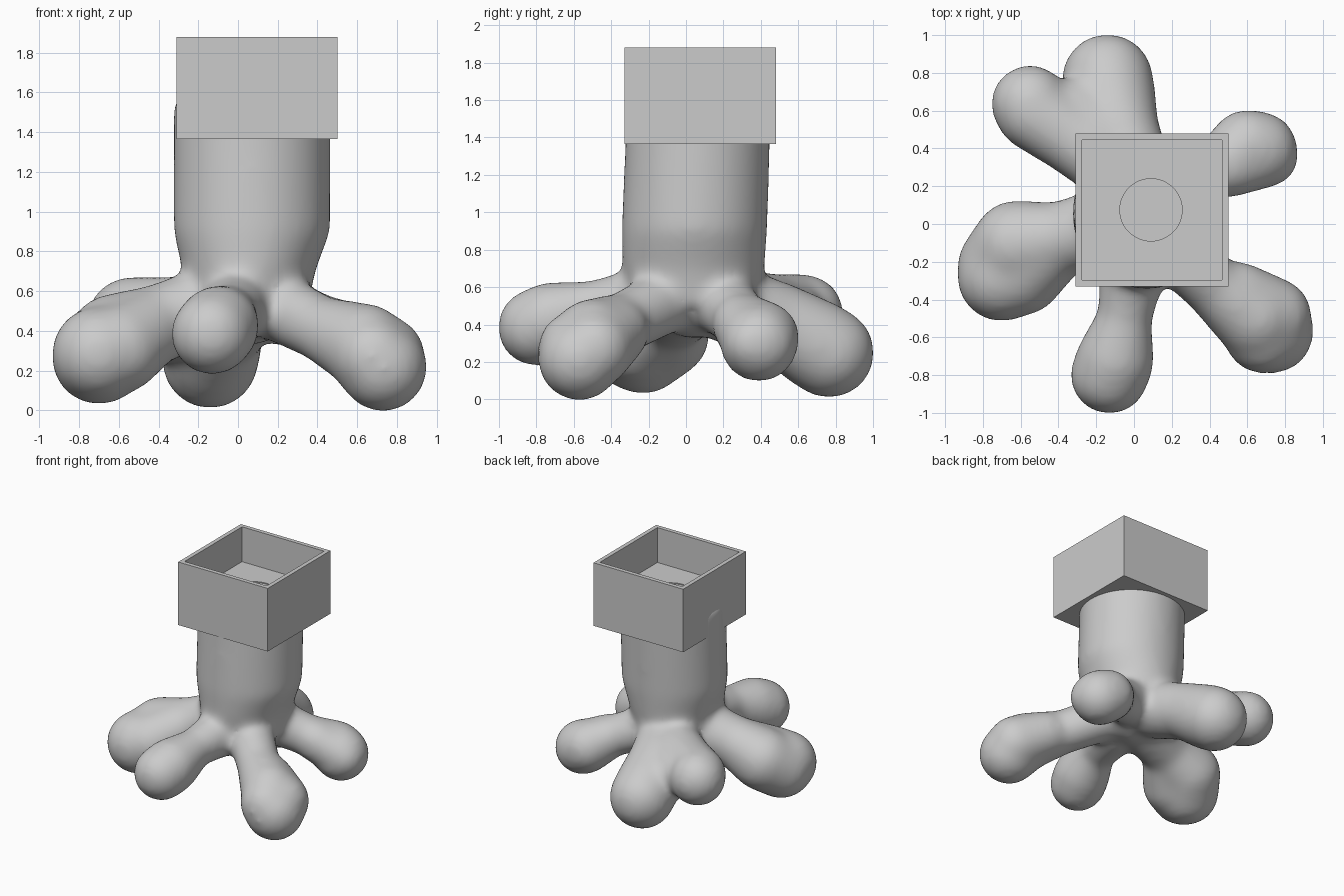
import bpy, bmesh, math
from mathutils import Vector, Matrix

cube = bpy.data.objects.get("Cube")
if cube:
    bpy.data.objects.remove(cube, do_unlink=True)

grey = bpy.data.materials.new("plain grey")
grey.use_nodes = True
colour = (0.6, 0.6, 0.6, 1)
grey.diffuse_color = colour
grey.node_tree.nodes["Principled BSDF"].inputs["Base Color"].default_value = colour


def finish(name, bm):
    mesh = bpy.data.meshes.new(name)
    bmesh.ops.recalc_face_normals(bm, faces=bm.faces)
    bm.to_mesh(mesh)
    bm.free()
    mesh.materials.append(grey)
    ob = bpy.data.objects.new(name, mesh)
    bpy.context.scene.collection.objects.link(ob)
    return ob


def limb(bm, path, steps=6):
    """Overlapping balls of changing radius along a path of (x, y, z, r)."""
    for a, b in zip(path, path[1:]):
        for i in range(steps + 1):
            x, y, z, r = Vector(a).lerp(Vector(b), i / steps)
            bmesh.ops.create_icosphere(bm, subdivisions=3, radius=r + 0.016,
                                       matrix=Matrix.Translation((x, y, z)))


def tube(bm, rings, sides=64):
    """Closed tube through elliptical rings of (z, cx, cy, rx, ry)."""
    loops = []
    for z, cx, cy, rx, ry in rings:
        angles = [math.tau * i / sides for i in range(sides)]
        loops.append([bm.verts.new((cx + rx * math.cos(t), cy + ry * math.sin(t), z))
                      for t in angles])
    for lo, hi in zip(loops, loops[1:]):
        for i in range(sides):
            j = (i + 1) % sides
            bm.faces.new((lo[i], lo[j], hi[j], hi[i]))
    bm.faces.new(loops[0][::-1])
    bm.faces.new(loops[-1])


# Trunk and spreading roots, fused into one smooth skin
bm = bmesh.new()
tube(bm, [(0.5, 0.05, 0.04, 0.3, 0.34), (0.7, 0.055, 0.04, 0.335, 0.38),
          (0.9, 0.07, 0.045, 0.395, 0.39), (1.37, 0.07, 0.062, 0.395, 0.387),
          (1.58, 0.07, 0.068, 0.395, 0.387)])
limb(bm, [(0.05, 0.04, 0.7, 0.28), (0.05, 0.04, 0.6, 0.26)])
roots = [
    # right root, with a broad end
    [(-0.1, 0, 0.53, 0.2), (-0.4, -0.08, 0.44, 0.18),
     (-0.62, -0.11, 0.35, 0.225), (-0.7, -0.23, 0.265, 0.225),
     (-0.7, -0.28, 0.285, 0.225)],
    [(-0.4, -0.1, 0.44, 0.17), (-0.6, -0.26, 0.31, 0.215)],
    # front root
    [(0, -0.2, 0.53, 0.17), (-0.05, -0.5, 0.49, 0.13),
     (-0.1, -0.72, 0.42, 0.195), (-0.13, -0.8, 0.385, 0.195)],
    # front left root, with a broad end
    [(0.2, -0.12, 0.52, 0.16), (0.42, -0.33, 0.41, 0.15),
     (0.64, -0.5, 0.32, 0.205), (0.73, -0.57, 0.215, 0.21)],
    [(0.55, -0.37, 0.36, 0.16), (0.735, -0.49, 0.27, 0.195),
     (0.68, -0.59, 0.27, 0.19)],
    # back left root
    [(0.2, 0.2, 0.51, 0.16), (0.44, 0.3, 0.42, 0.14),
     (0.6, 0.41, 0.33, 0.185), (0.66, 0.39, 0.3, 0.195)],
    [(0.5, 0.3, 0.4, 0.15), (0.71, 0.36, 0.3, 0.15)],
    # back root and its side branch
    [(0, 0.25, 0.5, 0.2), (-0.08, 0.5, 0.41, 0.2),
     (-0.13, 0.7, 0.29, 0.23), (-0.14, 0.765, 0.25, 0.23)],
    [(-0.1, 0.3, 0.5, 0.18), (-0.35, 0.47, 0.48, 0.18),
     (-0.53, 0.59, 0.47, 0.19), (-0.55, 0.635, 0.46, 0.195)],
    # web between the two back branches
    [(-0.2, 0.45, 0.45, 0.19), (-0.32, 0.58, 0.42, 0.17)],
]
for path in roots:
    limb(bm, path)
trunk = finish("trunk_and_roots", bm)
remesh = trunk.modifiers.new("fuse", "REMESH")
remesh.mode = "VOXEL"
remesh.voxel_size = 0.022
remesh.use_smooth_shade = True
soften = trunk.modifiers.new("soften", "SMOOTH")
soften.factor = 0.5
soften.iterations = 36

# Square open box on top, with a shallow round recess in its floor
CX, CY, HALF, WALL = 0.095, 0.075, 0.405, 0.034
BOTTOM, FLOOR, TOP = 1.365, 1.595, 1.88
bm = bmesh.new()


def square(half, z):
    return [bm.verts.new((CX + sx * half, CY + sy * half, z))
            for sx, sy in ((-1, -1), (1, -1), (1, 1), (-1, 1))]


levels = [square(HALF, BOTTOM), square(HALF, TOP),
          square(HALF - WALL, TOP), square(HALF - WALL, FLOOR)]
for lo, hi in zip(levels, levels[1:]):
    for i in range(4):
        j = (i + 1) % 4
        bm.faces.new((lo[i], lo[j], hi[j], hi[i]))
bm.faces.new(levels[0][::-1])
bm.faces.new(levels[-1])
box = finish("planter_box", bm)

# Cutter for the recess
bm = bmesh.new()
bmesh.ops.create_cone(bm, cap_ends=True, segments=48, radius1=0.165, radius2=0.165,
                      depth=0.1, matrix=Matrix.Translation((CX - 0.005, CY, FLOOR + 0.042)))
cutter = finish("recess_cutter", bm)
cutter.hide_render = True
cutter.hide_viewport = True
recess = box.modifiers.new("recess", "BOOLEAN")
recess.operation = "DIFFERENCE"
recess.solver = "EXACT"
recess.object = cutter
